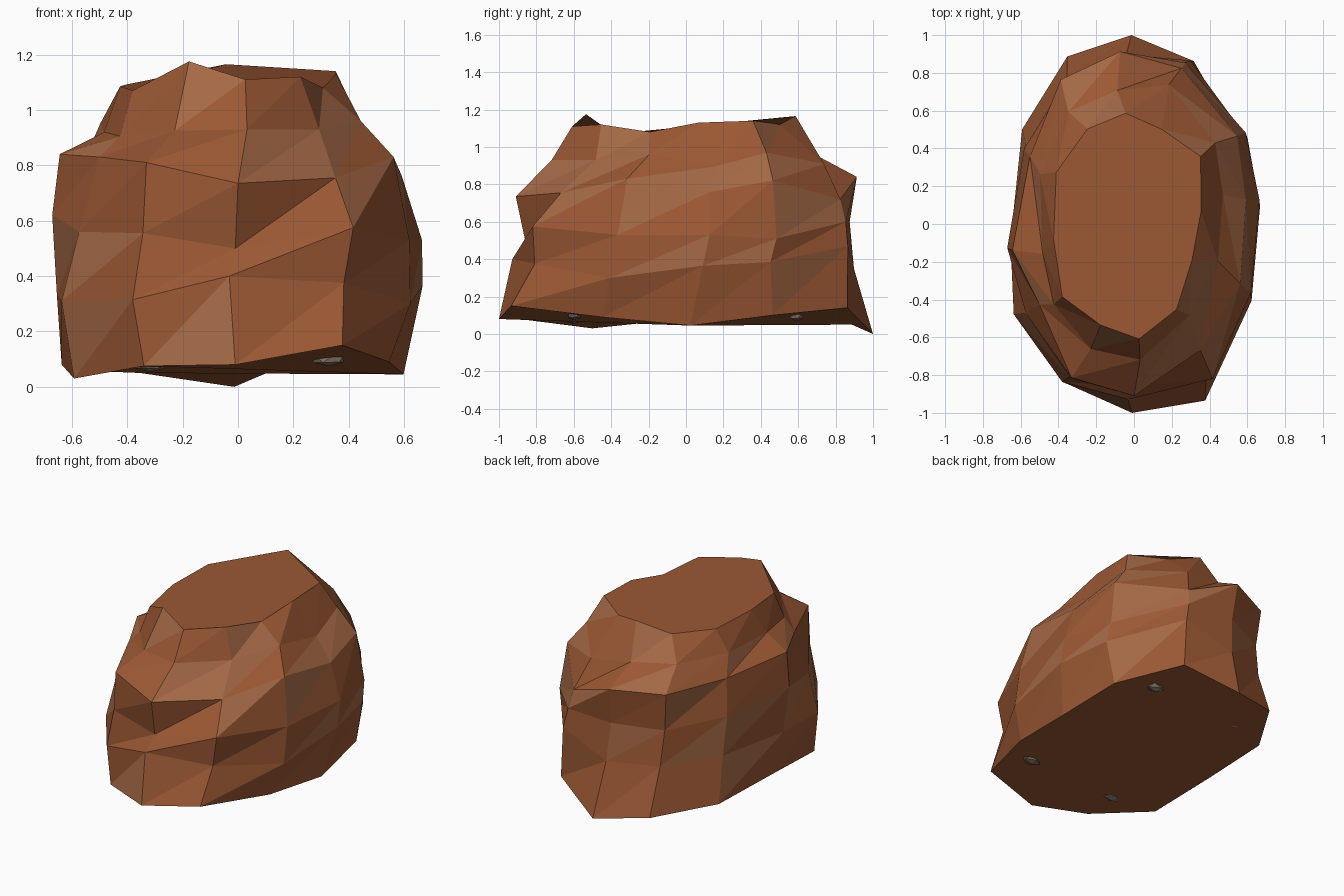
import bpy, bmesh, math, random

if "Cube" in bpy.data.objects:
    bpy.data.objects.remove(bpy.data.objects["Cube"])

random.seed(4)
SIDES = 12


def material(name, rgb):
    m = bpy.data.materials.new(name)
    m.diffuse_color = (*rgb, 1)
    m.use_nodes = True
    m.node_tree.nodes["Principled BSDF"].inputs["Base Color"].default_value = m.diffuse_color
    return m


red_brown = material("red_brown", (0.33, 0.098, 0.034))
tan_brown = material("tan_brown", (0.37, 0.14, 0.06))
grey_brown = material("grey_brown", (0.2, 0.15, 0.105))

# Rings from base to top: roughness of the oval outline and of the height, every 30 degrees from +x
radii = [
    [.92, .96, .99, 1.0, 1.04, 1.04, .98, 1.04, 1.0, 1.0, 1.10, .95],
    [1.03, 1.03, .98, .90, .95, .98, 1.01, 1.09, 1.02, .93, 1.0, 1.04],
    [1.03, 1.03, .95, .88, .93, .98, 1.04, 1.0, .97, .86, 1.04, 1.02],
    [.92, .96, .91, .92, .97, .92, 1.0, .88, .96, .91, .86, .92],
    [.74, .79, .79, .72, .80, .81, .76, .78, .75, .72, .66, .71],
    [.55, .65, .55, .59, .63, .69, .66, .70, .60, .61, .57, .51],
]
heights = [
    [.045, .10, .14, 0, .05, .06, .08, .03, .075, .08, .15, .09],
    [.365, .385, .47, .35, .35, .35, .33, .31, .315, .40, .375, .30],
    [.53, .51, .60, .60, .58, .60, .62, .56, .555, .50, .575, .53],
    [.76, .82, .72, .84, .83, .83, .84, .83, .81, .735, .755, .83],
    [.895, .97, .91, .95, .96, .95, .92, .905, .925, .93, .93, .96],
    [1.13, 1.14, 1.12, 1.165, 1.10, 1.09, 1.085, 1.07, 1.175, 1.11, 1.12, 1.08],
]
# Sideways wander of the columns in degrees, its strength per ring, and each ring's twist
wander = [5, -4, 2, 4, 5, 4, 5, -4, -5, -3, 6, 7]
strength = [.3, 1, 1, 1, 1, .4]
twists = [0, 0, 2, 3, 7, 5]

# Boulder: faceted skin between the rings, closed by a flat cap at each end
bm = bmesh.new()
rings = []
for rs, zs, s, twist in zip(radii, heights, strength, twists):
    ring = []
    for i in range(SIDES):
        a = math.radians(360 / SIDES * i + twist + s * wander[i])
        ring.append(bm.verts.new((0.65 * rs[i] * math.cos(a), rs[i] * math.sin(a), zs[i])))
    rings.append(ring)
for low, high in zip(rings, rings[1:]):
    for i in range(SIDES):
        j = (i + 1) % SIDES
        for tri in ((low[i], low[j], high[j]), (low[i], high[j], high[i])):
            bm.faces.new(tri).material_index = random.choice((0, 0, 1))
bm.faces.new(rings[-1])
bm.faces.new(rings[0][::-1])
mesh = bpy.data.meshes.new("boulder")
bm.to_mesh(mesh)
bm.free()
mesh.materials.append(red_brown)
mesh.materials.append(tan_brown)
bpy.context.collection.objects.link(bpy.data.objects.new("boulder", mesh))

# Pebbles: four small chips poking out of the underside
for n, (x, y, z) in enumerate([(.33, -.6, .1), (.32, .59, .095), (-.32, -.6, .08), (-.32, .59, .075)]):
    bpy.ops.mesh.primitive_ico_sphere_add(subdivisions=1, radius=1, location=(x, y, z))
    chip = bpy.context.object
    chip.name = f"pebble_{n + 1}"
    chip.scale = (.065, .04, .028)
    chip.rotation_euler = (0, 0, random.uniform(-.5, .5))
    for v in chip.data.vertices:
        v.co *= random.uniform(.8, 1.1)
    chip.data.materials.append(grey_brown)
